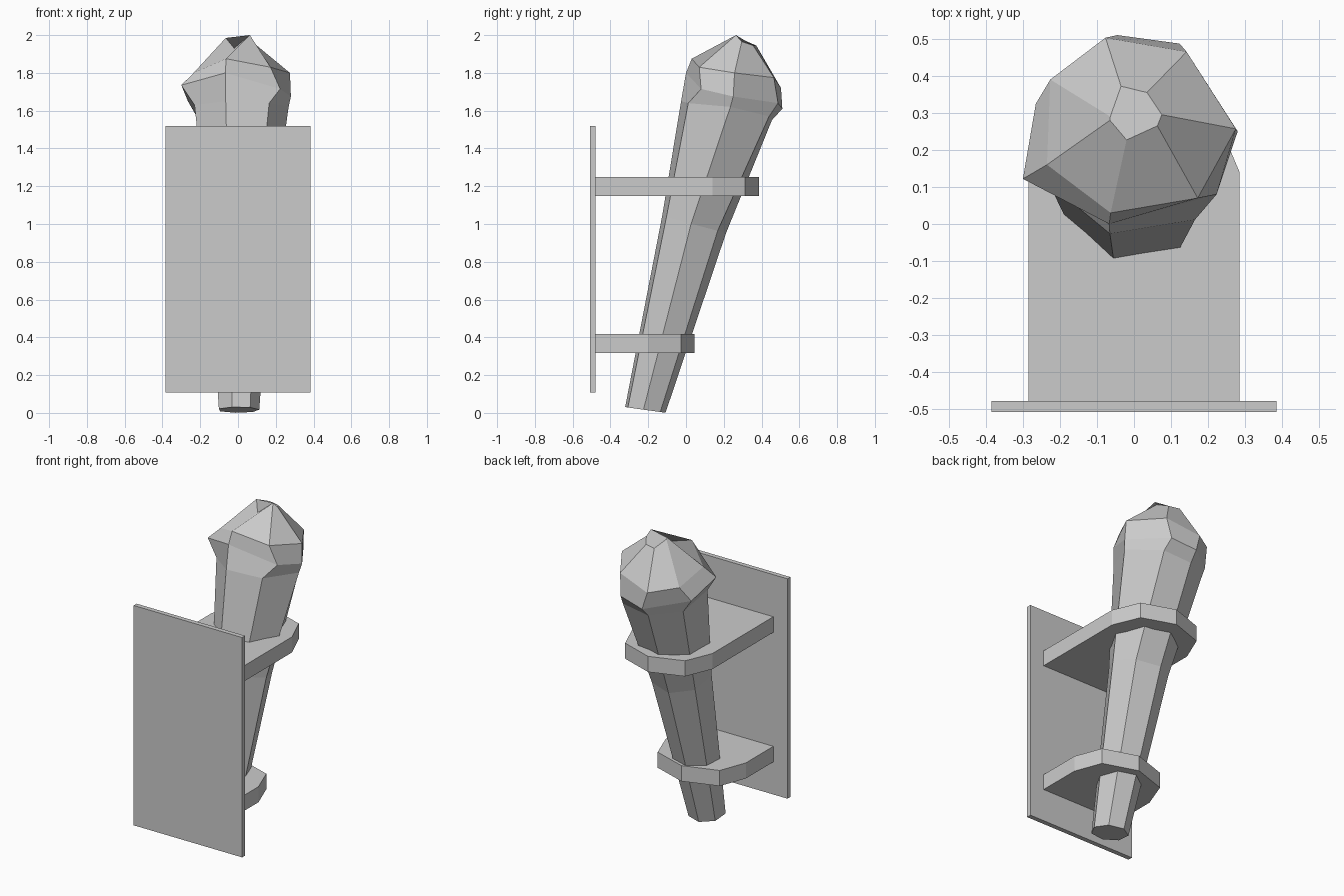
import bpy
from math import sin, cos, radians, pi

if "Cube" in bpy.data.objects:
    bpy.data.objects.remove(bpy.data.objects["Cube"])


def make(name, verts, faces):
    me = bpy.data.meshes.new(name)
    me.from_pydata(verts, [], faces)
    me.validate()
    me.update()
    ob = bpy.data.objects.new(name, me)
    bpy.context.collection.objects.link(ob)
    return ob


def prism(name, outline, z0, z1):
    """Extrude a counter-clockwise xy outline from z0 to z1."""
    n = len(outline)
    verts = [(x, y, z) for z in (z0, z1) for x, y in outline]
    faces = [tuple(reversed(range(n))), tuple(range(n, 2 * n))]
    faces += [(i, (i + 1) % n, n + (i + 1) % n, n + i) for i in range(n)]
    return make(name, verts, faces)


# Wall plate
prism("wall_plate", [(-.385, -.508), (.385, -.508), (.385, -.478), (-.385, -.478)], .108, 1.518)


# Shelf brackets with a faceted rounded end
def bracket(name, yc, z0, shoulder):
    end = [(.285, yc), (shoulder, yc + .173), (0, yc + .246), (-shoulder, yc + .173), (-.285, yc)]
    prism(name, [(-.285, -.478), (.285, -.478)] + end, z0, z0 + .10)


bracket("upper_bracket", .14, 1.148, .212)
bracket("lower_bracket", -.20, .317, .22)


# Torch: seven-sided tilted rings for the handle
def ring(xc, yc, zc, r, tilt):
    t = radians(tilt)
    out = []
    for i in range(7):
        a = radians(-17.1) + i * 2 * pi / 7
        d = -r * cos(a)
        out.append((xc + r * sin(a), yc + d * cos(t), zc - d * sin(t)))
    return out


rings = [
    ring(.002, -.217, .016, .111, 8),
    ring(.002, .040, .998, .180, 14.9),
    # neck
    [(-.065, -.026, 1.65), (.165, .012, 1.64), (.268, .235, 1.62), (.14, .44, 1.57),
     (-.05, .455, 1.55), (-.225, .35, 1.58), (-.230, .11, 1.63)],
    # widest part of the head
    [(-.067, 0, 1.80), (.223, .08, 1.715), (.28, .25, 1.675), (.123, .487, 1.64),
     (-.045, .51, 1.61), (-.265, .325, 1.65), (-.30, .122, 1.735)],
    # shoulder
    [(-.063, .03, 1.875), (.172, .07, 1.83), (.275, .257, 1.80), (.142, .465, 1.775),
     (-.077, .503, 1.72), (-.226, .39, 1.75), (-.235, .16, 1.80)],
    # jagged crown
    [(-.02, .227, 1.93), (.063, .265, 2.0), (.075, .295, 1.965), (.035, .355, 1.945),
     (-.035, .372, 1.945), (-.064, .29, 1.98), (-.065, .28, 1.985)],
]
verts = [v for r in rings for v in r]
faces = [tuple(reversed(range(7)))]
for k in range(len(rings) - 1):
    for i in range(7):
        j = (i + 1) % 7
        faces.append((k * 7 + i, k * 7 + j, k * 7 + 7 + j, k * 7 + 7 + i))
# Crown cap
top = 7 * (len(rings) - 1)
faces.append(tuple(range(top, top + 7)))
make("torch", verts, faces)
